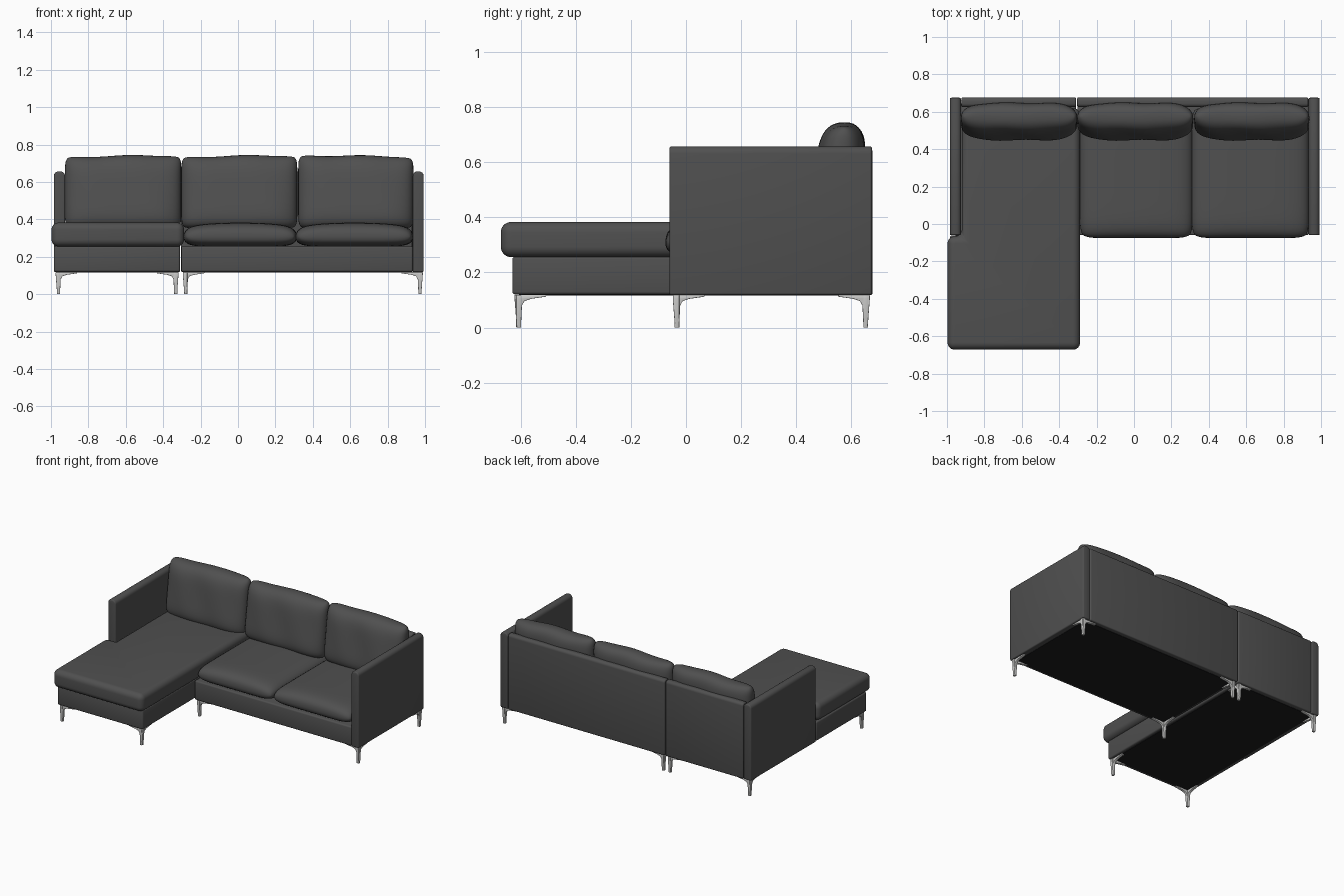
import bpy, bmesh, math
from mathutils import Vector

if "Cube" in bpy.data.objects:
    bpy.data.objects.remove(bpy.data.objects["Cube"])


def material(name, r, g, b):
    m = bpy.data.materials.new(name)
    m.diffuse_color = (r, g, b, 1)
    m.use_nodes = True
    m.node_tree.nodes["Principled BSDF"].inputs["Base Color"].default_value = m.diffuse_color
    return m


FABRIC = material("charcoal_fabric", 0.08, 0.08, 0.08)
LINING = material("black_lining", 0.012, 0.012, 0.013)
METAL = material("polished_metal", 0.62, 0.62, 0.61)


def finish(name, bm, mat, angle=40):
    bmesh.ops.recalc_face_normals(bm, faces=bm.faces)
    me = bpy.data.meshes.new(name)
    bm.to_mesh(me)
    bm.free()
    me.materials.append(mat)
    ob = bpy.data.objects.new(name, me)
    bpy.context.collection.objects.link(ob)
    bpy.ops.object.select_all(action='DESELECT')
    ob.select_set(True)
    bpy.context.view_layer.objects.active = ob
    bpy.ops.object.shade_smooth_by_angle(angle=math.radians(angle))
    return ob


def extrude(bm, points, vec):
    face = bm.faces.new([bm.verts.new(p) for p in points])
    res = bmesh.ops.extrude_face_region(bm, geom=[face])
    verts = [v for v in res["geom"] if isinstance(v, bmesh.types.BMVert)]
    bmesh.ops.translate(bm, verts=verts, vec=vec)


def bevel(bm, edges, r, seg):
    bmesh.ops.bevel(bm, geom=edges, offset=r, segments=seg, profile=0.5,
                    affect='EDGES', clamp_overlap=True)


def slab(name, outline, z0, z1, r, seg=3, mat=FABRIC, top_axis=None, top_r=0.02):
    """Plan outline raised to a solid with rounded edges; top_axis rounds long top edges more."""
    bm = bmesh.new()
    extrude(bm, [(x, y, z0) for x, y in outline], (0, 0, z1 - z0))
    bmesh.ops.recalc_face_normals(bm, faces=bm.faces)
    if top_axis is not None:
        top = [e for e in bm.edges if all(v.co.z > z1 - 1e-4 for v in e.verts)
               and abs((e.verts[0].co - e.verts[1].co).normalized()[top_axis]) > 0.9]
        bevel(bm, top, top_r, 6)
    if r:
        bm.normal_update()
        bevel(bm, [e for e in bm.edges if e.calc_face_angle(0) > 0.7], r, seg)
    return finish(name, bm, mat)


def rect(x0, x1, y0, y1):
    return [(x0, y0), (x1, y0), (x1, y1), (x0, y1)]


def pillow(name, place, p, q, n=28):
    """Closed soft pad; place(u, v, w) maps unit width, length and thickness into space."""
    bm = bmesh.new()
    c = [math.sin(math.pi / 2 * (2 * i / n - 1)) for i in range(n + 1)]
    for side in (1, -1):
        grid = []
        for v in c:
            row = []
            for u in c:
                t = (max(0, 1 - abs(u) ** p) * max(0, 1 - abs(v) ** p)) ** q
                # plan corners pulled in a little
                uu, vv = u * (1 - 0.05 * abs(v) ** 12), v * (1 - 0.05 * abs(u) ** 12)
                row.append(bm.verts.new(place(uu, vv, side * t)))
            grid.append(row)
        for j in range(n):
            for i in range(n):
                bm.faces.new((grid[j][i], grid[j][i + 1], grid[j + 1][i + 1], grid[j + 1][i]))
    bmesh.ops.remove_doubles(bm, verts=bm.verts, dist=1e-5)
    return finish(name, bm, FABRIC, 80)


# Upholstered bases with dark lining underneath
slab("chaise_base", [(-0.985, -0.63), (-0.31, -0.63), (-0.31, 0.64), (-0.925, 0.64),
                     (-0.925, -0.062), (-0.985, -0.062)], 0.12, 0.257, 0.01)
slab("sofa_base", rect(-0.303, 0.935, -0.06, 0.64), 0.12, 0.257, 0.01)
slab("chaise_lining", rect(-0.955, -0.33, -0.605, 0.645), 0.116, 0.122, 0, mat=LINING)
slab("sofa_lining", rect(-0.283, 0.955, -0.038, 0.645), 0.116, 0.122, 0, mat=LINING)

# Arms and back panels
slab("left_arm", rect(-0.985, -0.924, -0.06, 0.675), 0.118, 0.657, 0.008, top_axis=1, top_r=0.026)
slab("right_arm", rect(0.934, 0.993, -0.06, 0.675), 0.118, 0.657, 0.008, top_axis=1, top_r=0.026)
slab("chaise_back", rect(-0.922, -0.31, 0.625, 0.677), 0.118, 0.655, 0.008, top_axis=0)
slab("sofa_back", rect(-0.304, 0.932, 0.625, 0.677), 0.118, 0.655, 0.008, top_axis=0)

# Chaise seat cushion, wider in front of the arm
slab("chaise_cushion", [(-0.997, -0.672), (-0.288, -0.672), (-0.288, 0.62), (-0.92, 0.62),
                        (-0.92, -0.066), (-0.997, -0.066)], 0.255, 0.383, 0.055, 7)


# Two sofa seat cushions with a flat underside and crowned top
def seat(name, x0, x1):
    def place(u, v, w):
        x = (x0 + x1) / 2 + u * (x1 - x0) / 2
        y = 0.275 + v * 0.35
        crown = 0.018 * (1 - u * u) if w > 0 else 0
        return (x, y, 0.307 + w * (0.058 if w > 0 else 0.052) + crown * w)
    pillow(name, place, 8, 0.4)


seat("seat_cushion_middle", -0.29, 0.314)
seat("seat_cushion_right", 0.308, 0.936)


# Three leaning back cushions with slightly slumped tops
def back_cushion(name, x0, x1, slope):
    def place(u, v, w):
        k = (v + 1) / 2
        x = (x0 + x1) / 2 + u * (x1 - x0) / 2
        z = 0.35 + 0.39 * k + k * (slope * u + 0.004 * math.sin(5 * u + 1))
        y = 0.53 + 0.045 * k + w * (0.098 - 0.018 * k)
        y += 0.003 * math.sin(7 * u + 4 * k) * abs(w)
        return (x, y, z)
    pillow(name, place, 5, 0.42)


back_cushion("back_cushion_left", -0.925, -0.303, 0.004)
back_cushion("back_cushion_middle", -0.303, 0.317, 0.004)
back_cushion("back_cushion_right", 0.322, 0.938, -0.004)

# Metal corner legs: two tapering blades meeting at a post
BLADE = [(0.008, 0), (0.023, 0), (0.027, 0.08), (0.036, 0.096), (0.06, 0.104),
         (0.115, 0.112), (0.115, 0.118), (0, 0.118), (0, 0.105)]


def leg(name, x, y, sx, sy):
    bm = bmesh.new()
    a, b = 0.006, 0.018
    extrude(bm, [(x + sx * s, y + sy * a, z) for s, z in BLADE], (0, sy * b, 0))
    extrude(bm, [(x + sx * a, y + sy * s, z) for s, z in BLADE], (sx * b, 0, 0))
    bmesh.ops.recalc_face_normals(bm, faces=bm.faces)
    bm.normal_update()
    bevel(bm, [e for e in bm.edges if e.calc_face_angle(0) > 0.9], 0.002, 2)
    finish(name, bm, METAL)


for unit, xa, xb, ya in (("chaise", -0.975, -0.318, -0.622), ("sofa", -0.295, 0.988, -0.048)):
    for sx, x in ((1, xa), (-1, xb)):
        for sy, y in ((1, ya), (-1, 0.667)):
            leg(f"{unit}_leg_{'front' if sy > 0 else 'back'}_{'left' if sx > 0 else 'right'}",
                x, y, sx, sy)
